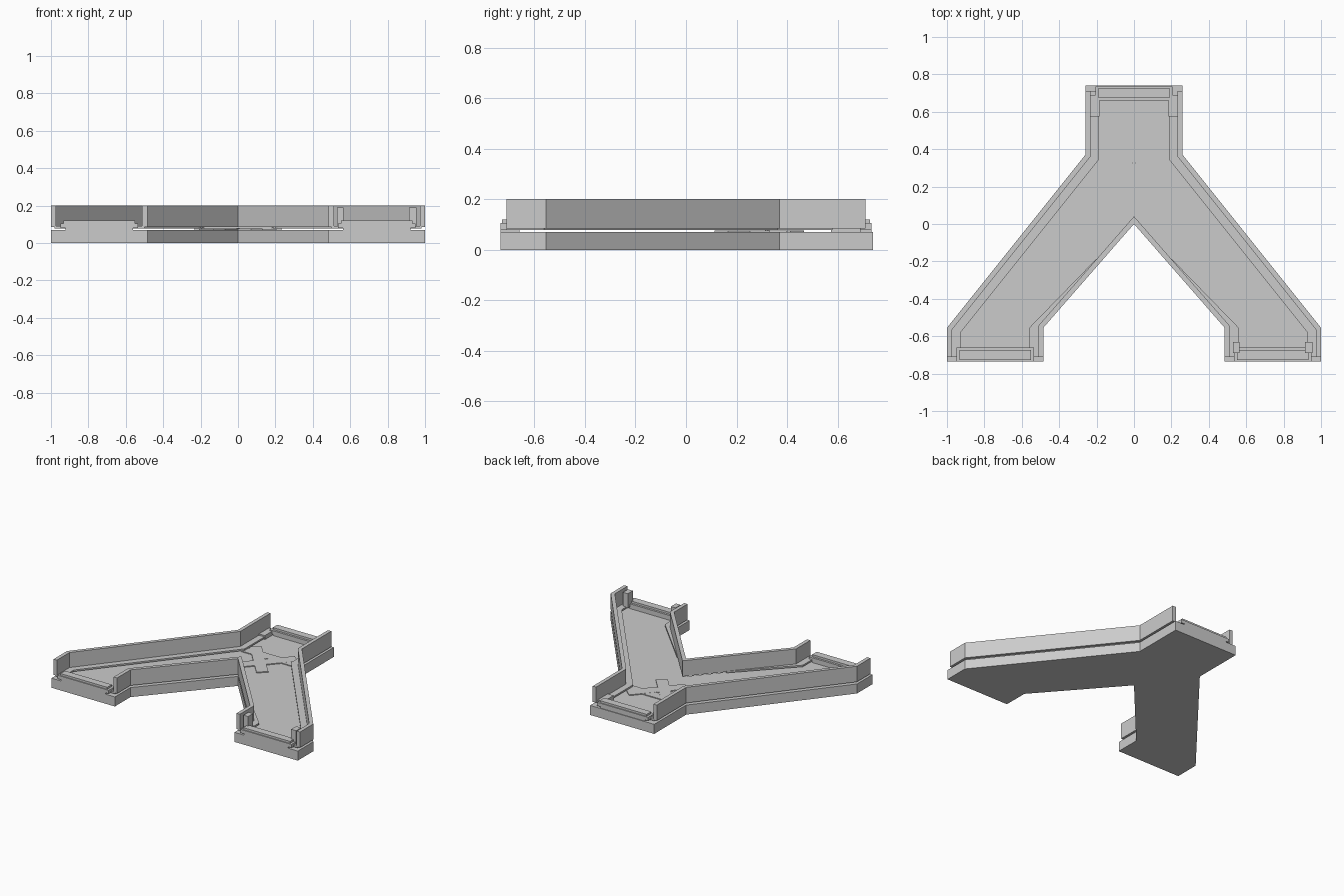
import bpy, bmesh, math
from mathutils import Vector

if "Cube" in bpy.data.objects:
    bpy.data.objects.remove(bpy.data.objects["Cube"])


def prism(name, pts, z0, z1):
    """Extrude a flat outline between two heights."""
    bm = bmesh.new()
    face = bm.faces.new([bm.verts.new((x, y, z0)) for x, y in pts])
    out = bmesh.ops.extrude_face_region(bm, geom=[face])
    for v in out["geom"]:
        if isinstance(v, bmesh.types.BMVert):
            v.co.z = z1
    bmesh.ops.recalc_face_normals(bm, faces=bm.faces[:])
    mesh = bpy.data.meshes.new(name)
    bm.to_mesh(mesh)
    bm.free()
    obj = bpy.data.objects.new(name, mesh)
    bpy.context.collection.objects.link(obj)
    return obj


def box(name, x0, x1, y0, y1, z0, z1):
    return prism(name, [(x0, y0), (x1, y0), (x1, y1), (x0, y1)], z0, z1)


def flip(pts):
    return [(-x, y) for x, y in reversed(pts)]


def offset(path, d):
    """Mitred parallel path, to the right of the travel direction."""
    p = [Vector(q) for q in path]
    res = []
    for i, q in enumerate(p):
        a = (q - p[i - 1]).normalized() if i else (p[1] - q).normalized()
        b = (p[i + 1] - q).normalized() if i < len(p) - 1 else a
        na, nb = Vector((a.y, -a.x)), Vector((b.y, -b.x))
        m = (na + nb).normalized()
        res.append(tuple(q + m * d / m.dot(na)))
    return res


def band(name, path, d0, d1, z0, z1):
    return prism(name, offset(path, d0) + offset(path, d1)[::-1], z0, z1)


def bar(name, a, b, w, z0, z1):
    path = [a, b]
    return band(name, path, -w / 2, w / 2, z0, z1)


# Forked base slab
half = [(0.26, 0.74), (0.26, 0.37), (1, -0.555), (1, -0.735),
        (0.485, -0.735), (0.485, -0.555)]
prism("base_slab", half + [(0, 0)] + flip(half), 0, 0.07)

# Floating side walls and their skirting
outer = [(0.26, 0.71), (0.26, 0.37), (1, -0.555), (1, -0.71)]
vee = [(0.485, -0.71), (0.485, -0.555), (0, 0)]
vee += [(-x, y) for x, y in vee[1::-1]]
band("right_wall", outer, 0, 0.027, 0.085, 0.2)
band("left_wall", flip(outer), 0, 0.027, 0.085, 0.2)
band("inner_wall", vee[::-1], -0.027, 0, 0.085, 0.2)
right_skirt = [(0.26, 0.58)] + outer[1:]
band("right_skirting", right_skirt, 0.02, 0.072, 0.078, 0.09)
band("left_skirting", flip(outer), 0.02, 0.072, 0.078, 0.09)

# Tapered skirting along the fork
taper = [(0.5, -0.71), (0.56, -0.71), (0.56, -0.555), (0.2, -0.185),
         (0.21, -0.215), (0.5, -0.55)]
prism("right_fork_skirting", taper, 0.078, 0.09)
prism("left_fork_skirting", flip(taper), 0.078, 0.09)

# Stepped thresholds at the three openings: (centre x, end direction)
for label, cx, s in (("back", 0, 1), ("left", -0.742, -1), ("right", 0.742, -1)):
    def step(part, w, ya, yb, z0, z1):
        box(label + part, cx - w, cx + w, *sorted((s * ya, s * yb)), z0, z1)
    step("_sill", 0.18, 0.66, 0.735, 0.07, 0.08)
    step("_threshold", 0.207, 0.66, 0.735, 0.08, 0.105)
    step("_threshold_lip", 0.19, 0.675, 0.728, 0.105, 0.12)

# Supports under the back skirting
for s, label in ((1, "right"), (-1, "left")):
    box(label + "_back_support", *sorted((s * 0.185, s * 0.232)), 0.575, 0.69, 0.07, 0.1)

# Short posts at the right opening
box("inner_post", 0.528, 0.565, -0.69, -0.632, 0.085, 0.19)
box("outer_post", 0.915, 0.955, -0.69, -0.632, 0.085, 0.19)

# Crossed floor plates at the junction
bar("cross_plate_a", (-0.165, 0.44), (0.1, 0.14), 0.08, 0.07, 0.077)
bar("cross_plate_b", (0.165, 0.44), (-0.1, 0.14), 0.08, 0.07, 0.0765)
box("junction_strip", -0.208, 0.205, 0.33, 0.4, 0.07, 0.076)
stud = [(0.009 * math.cos(k * math.pi / 4), 0.322 + 0.009 * math.sin(k * math.pi / 4))
        for k in range(8)]
prism("junction_stud", stud, 0.07, 0.08)
